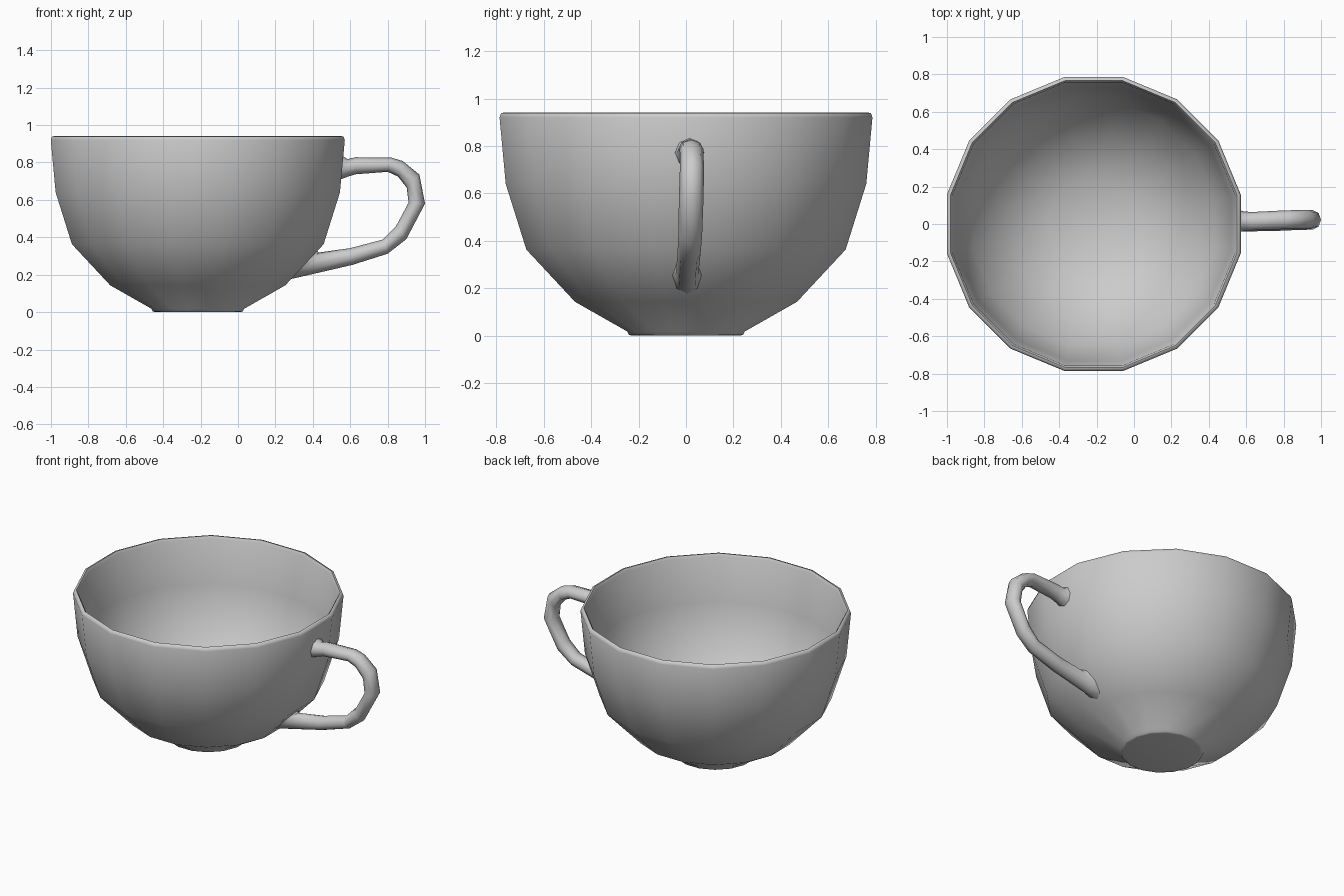
import bpy, bmesh
from math import cos, sin, pi

if "Cube" in bpy.data.objects:
    bpy.data.objects.remove(bpy.data.objects["Cube"])

CX = -0.215   # bowl axis
SIDES = 16


def loft(name, rings):
    """Skin a list of closed vertex rings and cap both ends."""
    bm = bmesh.new()
    loops = [[bm.verts.new(p) for p in ring] for ring in rings]
    for a, b in zip(loops, loops[1:]):
        n = len(a)
        for i in range(n):
            j = (i + 1) % n
            bm.faces.new((a[i], a[j], b[j], b[i]))
    bm.faces.new(loops[0][::-1])
    bm.faces.new(loops[-1])
    bmesh.ops.recalc_face_normals(bm, faces=bm.faces[:])
    mesh = bpy.data.meshes.new(name)
    bm.to_mesh(mesh)
    bm.free()
    obj = bpy.data.objects.new(name, mesh)
    bpy.context.collection.objects.link(obj)
    bpy.ops.object.select_all(action='DESELECT')
    obj.select_set(True)
    bpy.context.view_layer.objects.active = obj
    bpy.ops.object.shade_smooth_by_angle(angle=pi / 3)
    return obj


# Bowl: outer wall from the foot up, over the rim, down the inside (flat radius, z)
profile = [(0.225, 0.0), (0.24, 0.003), (0.248, 0.018), (0.468, 0.143), (0.673, 0.363),
           (0.76, 0.64), (0.786, 0.92), (0.78, 0.938), (0.767, 0.941), (0.757, 0.925),
           (0.731, 0.645), (0.648, 0.378), (0.452, 0.17), (0.235, 0.047)]


def bowl_ring(r, z):
    r /= cos(pi / SIDES)
    angles = [(i + 0.5) * 2 * pi / SIDES for i in range(SIDES)]
    return [(CX + r * cos(a), r * sin(a), z) for a in angles]


loft("cup_bowl", [bowl_ring(r, z) for r, z in profile])

# Handle sections: outer x, z, inner x, z, centre y, half width
sections = [(0.558, 0.835, 0.55, 0.71, 0.015, 0.062),
            (0.585, 0.818, 0.59, 0.725, 0.015, 0.052),
            (0.63, 0.828, 0.63, 0.737, 0.015, 0.049),
            (0.82, 0.826, 0.80, 0.75, 0.023, 0.05),
            (0.88, 0.808, 0.855, 0.725, 0.024, 0.05),
            (0.97, 0.735, 0.902, 0.665, 0.025, 0.051),
            (1.0, 0.58, 0.912, 0.585, 0.022, 0.052),
            (0.9, 0.39, 0.845, 0.46, 0.018, 0.05),
            (0.80, 0.312, 0.775, 0.388, 0.013, 0.049),
            (0.61, 0.252, 0.60, 0.342, 0.008, 0.048),
            (0.35, 0.192, 0.43, 0.318, 0.005, 0.049),
            (0.275, 0.175, 0.423, 0.335, 0.004, 0.064)]


def handle_ring(xo, zo, xi, zi, y, w, n=8):
    ring = []
    for i in range(n):
        c, s = cos(2 * pi * i / n), sin(2 * pi * i / n)
        ring.append(((xo + xi + (xo - xi) * c) / 2, y + w * s,
                     (zo + zi + (zo - zi) * c) / 2))
    return ring


loft("cup_handle", [handle_ring(*s) for s in sections])
